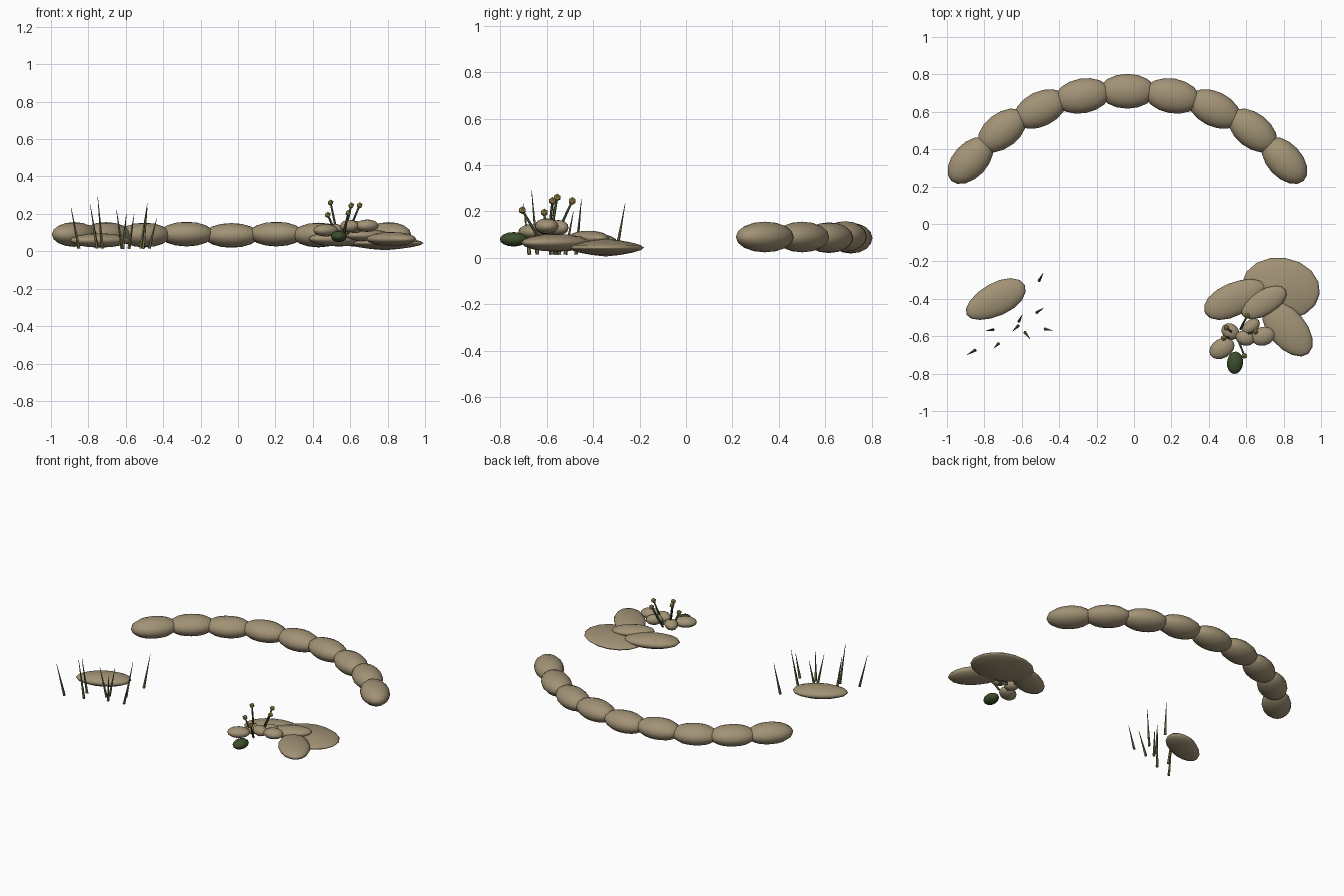
import bpy
from math import radians, cos, sin
from mathutils import Vector

if "Cube" in bpy.data.objects:
    bpy.data.objects.remove(bpy.data.objects["Cube"], do_unlink=True)


def material(name, color):
    m = bpy.data.materials.new(name)
    m.use_nodes = True
    m.diffuse_color = (*color, 1)
    m.node_tree.nodes["Principled BSDF"].inputs["Base Color"].default_value = (*color, 1)
    return m


STONE = material("warm stone", (0.36, 0.29, 0.18))
LEAF = material("dark moss green", (0.045, 0.075, 0.025))
STEM = material("stem green", (0.05, 0.07, 0.03))
GRASS = material("dry olive", (0.17, 0.16, 0.07))
BLOOM = material("dull yellow", (0.38, 0.29, 0.08))


def finish(name, mat):
    obj = bpy.context.object
    obj.name = name
    obj.data.materials.append(mat)
    bpy.ops.object.shade_smooth()
    return obj


def stone(name, loc, size, angle=0, mat=STONE, lens=0.0, taper=0.0):
    """Flattened pebble; lens sharpens the rim, taper narrows the far end."""
    bpy.ops.mesh.primitive_uv_sphere_add(segments=16, ring_count=8, radius=1, location=loc)
    obj = finish(name, mat)
    for v in obj.data.vertices:
        r = min(1, v.co.xy.length)
        v.co.z *= 1 - lens * r
        v.co.y *= 1 - taper * v.co.x
    obj.scale = size
    obj.rotation_euler.z = radians(angle)
    return obj


def spike(name, base, tip, r1, r2, mat, sides=6):
    """Straight tapered stalk between two points."""
    a, b = Vector(base), Vector(tip)
    bpy.ops.mesh.primitive_cone_add(vertices=sides, radius1=r1, radius2=r2,
                                    depth=(b - a).length, location=(a + b) / 2)
    obj = finish(name, mat)
    obj.rotation_euler = (b - a).to_track_quat('Z', 'Y').to_euler()
    bpy.ops.object.shade_smooth_by_angle(angle=radians(62))
    return obj


# Curved row of border stones, mirrored about its middle
MID = -0.035
row = [(0, 0.71, 0, 0.085), (0.24, 0.685, 10, 0.092),
       (0.465, 0.615, 26, 0.087), (0.67, 0.50, 38, 0.09), (0.84, 0.34, 47, 0.09)]
for i, (dx, y, turn, z) in enumerate(row):
    for side in ((-1, 1) if i else (1,)):
        stone(f"border_stone_{i}_{'left' if side > 0 else 'right'}",
              (MID + side * dx, y, z), (0.15, 0.093, 0.066), -side * turn)

# Flat rocks
stone("grass_rock", (-0.74, -0.405, 0.058), (0.175, 0.088, 0.038), 27, taper=-0.1)
stone("base_slab", (0.785, -0.345, 0.044), (0.21, 0.165, 0.038), -8, lens=0.3)
stone("front_rock", (0.82, -0.56, 0.065), (0.175, 0.1, 0.038), -50)
stone("side_rock", (0.54, -0.4, 0.066), (0.178, 0.088, 0.04), 25, taper=0.1)
stone("top_rock", (0.695, -0.42, 0.085), (0.135, 0.068, 0.032), 30)

# Pebbles around the flowers
pebbles = [(0.47, -0.665, 0.112, 0.072, 0.052, 30), (0.515, -0.575, 0.115, 0.05, 0.042, -35),
           (0.595, -0.61, 0.135, 0.052, 0.04, -15), (0.69, -0.6, 0.137, 0.064, 0.05, 15),
           (0.625, -0.55, 0.13, 0.055, 0.036, 40)]
for i, (x, y, z, a, b, turn) in enumerate(pebbles):
    stone(f"pebble_{i}", (x, y, z), (a, b, 0.033), turn)

# Low green leaf clump
stone("leaf_clump", (0.54, -0.742, 0.08), (0.06, 0.043, 0.031), 85, LEAF)

# Flowers: stems spread from a shared clump, each with a faceted bud
clump = Vector((0.55, -0.6, 0.09))
buds = [(0.495, -0.555, 0.26), (0.48, -0.61, 0.195), (0.65, -0.575, 0.245),
        (0.605, -0.49, 0.245), (0.59, -0.705, 0.205)]
for i, bud in enumerate(buds):
    base = clump.lerp(Vector(bud), 0.35)
    base.z = clump.z
    spike(f"flower_stem_{i}", base, bud, 0.007, 0.005, STEM)
    bpy.ops.mesh.primitive_ico_sphere_add(subdivisions=1, radius=0.017, location=bud)
    finish(f"flower_bud_{i}", BLOOM)
    bpy.ops.object.shade_flat()

# Grass blades: tip position and sideways lean from base to tip
blades = [(-0.893, -0.7, 0.235, -0.043, -0.025), (-0.79, -0.57, 0.25, -0.037, -0.005),
          (-0.75, -0.665, 0.29, -0.025, -0.025), (-0.65, -0.575, 0.225, -0.03, -0.03),
          (-0.597, -0.485, 0.2, 0.018, 0.035), (-0.555, -0.615, 0.2, 0.028, 0.035 * -1),
          (-0.485, -0.45, 0.255, 0.035, 0.023), (-0.435, -0.57, 0.175, 0.04, -0.008),
          (-0.485, -0.262, 0.235, 0.022, 0.04)]
for i, (x, y, z, dx, dy) in enumerate(blades):
    spike(f"grass_blade_{i}", (x - dx, y - dy, 0.015), (x, y, z), 0.009, 0.001, GRASS, 5)
